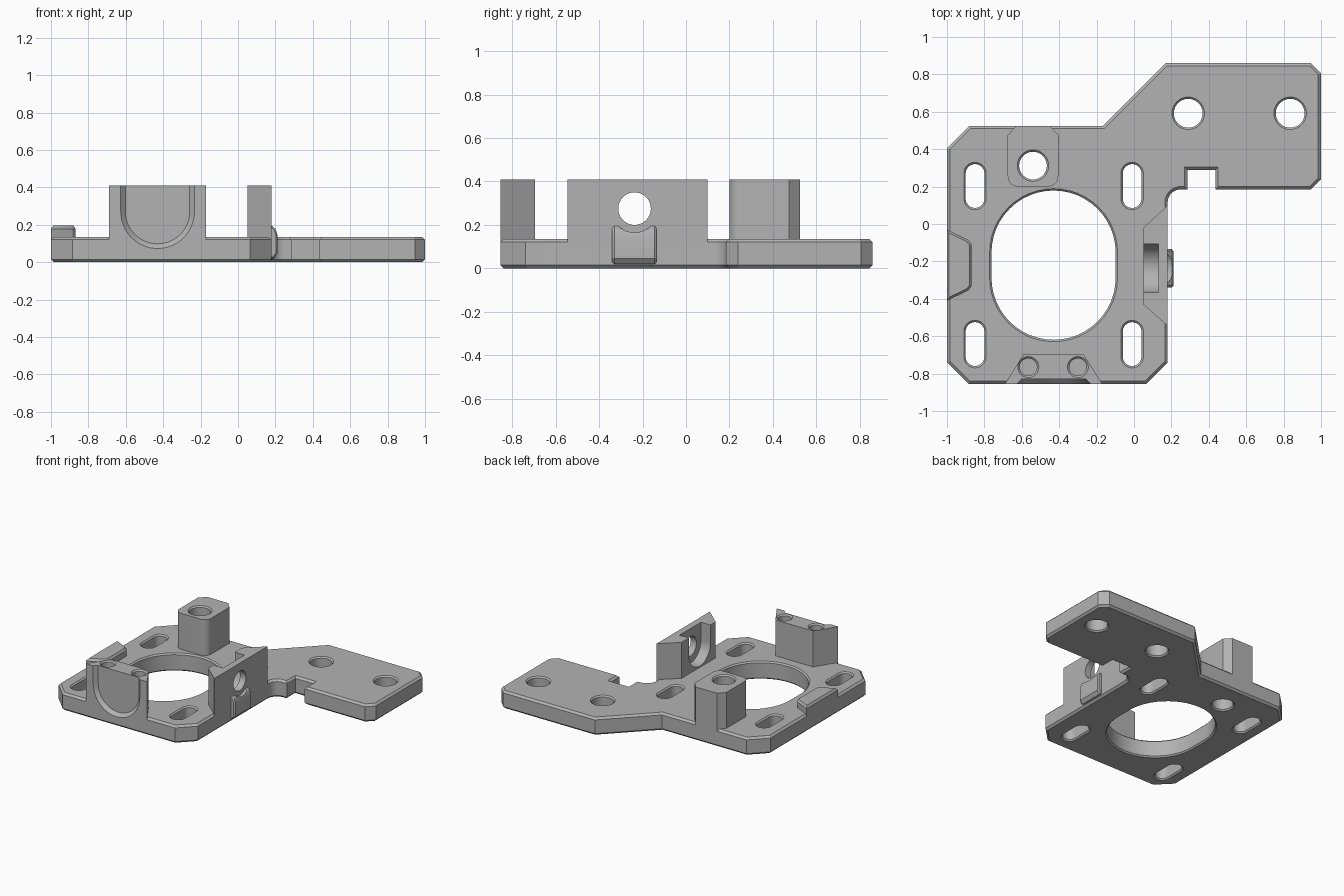
import bpy, bmesh
from math import cos, sin, radians
from mathutils import Vector

cube = bpy.data.objects.get("Cube")
if cube:
    bpy.data.objects.remove(cube)

grey = bpy.data.materials.new("printed grey")
grey.use_nodes = True
GREY = (0.45, 0.45, 0.45, 1)
grey.diffuse_color = GREY
grey.node_tree.nodes["Principled BSDF"].inputs["Base Color"].default_value = GREY

# Maps profile (u, v) and depth w to space, for prisms along each axis
AXES = {
    "x": lambda u, v, w: (w, u, v),
    "y": lambda u, v, w: (u, w, v),
    "z": lambda u, v, w: (u, v, w),
}


def arc(cx, cy, r, start, end, steps=24):
    angles = [radians(start + (end - start) * i / steps) for i in range(steps + 1)]
    return [(cx + r * cos(a), cy + r * sin(a)) for a in angles]


def circle(cx, cy, r):
    return arc(cx, cy, r, 0, 360, 48)[:-1]


def slot(cx, cy, r, half):
    return arc(cx, cy + half, r, 0, 180) + arc(cx, cy - half, r, 180, 360)


def inset(pts, d):
    """Move each side of a counter-clockwise profile inward by d."""
    out = []
    for i, p in enumerate(pts):
        p, a, b = Vector(p), Vector(pts[i - 1]), Vector(pts[(i + 1) % len(pts)])
        e, f = (p - a).normalized(), (b - p).normalized()
        n, m = Vector((-e.y, e.x)), Vector((-f.y, f.x))
        out.append(p + (n + m) * d / (1 + n.dot(m)))
    return out


def prism(name, pts, levels, axis="z"):
    """Stack the profile at (depth, inset) levels into a closed solid."""
    bm = bmesh.new()
    rings = [[bm.verts.new(AXES[axis](u, v, w)) for u, v in inset(pts, d)]
             for w, d in levels]
    for low, high in zip(rings, rings[1:]):
        for i in range(len(pts)):
            j = (i + 1) % len(pts)
            bm.faces.new((low[i], low[j], high[j], high[i]))
    bm.faces.new(rings[0][::-1])
    bm.faces.new(rings[-1])
    bmesh.ops.recalc_face_normals(bm, faces=bm.faces)
    mesh = bpy.data.meshes.new(name)
    bm.to_mesh(mesh)
    bm.free()
    mesh.materials.append(grey)
    obj = bpy.data.objects.new(name, mesh)
    bpy.context.collection.objects.link(obj)
    return obj


def hole(pts, bottom, top, rim=0.01):
    """Through cutter that flares at both surfaces."""
    e = 0.02
    return prism("cutter", pts, [(bottom - e, -rim - e), (bottom + rim, 0),
                                 (top - rim, 0), (top + e, -rim - e)])


def cut(obj, cutters):
    for c in cutters:
        c.hide_render = True
        mod = obj.modifiers.new("cut", "BOOLEAN")
        mod.operation = "DIFFERENCE"
        mod.solver = "EXACT"
        mod.object = c
        bpy.context.view_layer.objects.active = obj
        bpy.ops.object.modifier_apply(modifier=mod.name)


PLATE, TOP, JOIN = 0.135, 0.41, 0.12
FRONT, EDGE = -0.855, 0.18
BORE_Y, BORE_Z = -0.237, 0.275

# Base plate with the side arm and its notch
outline = [(-1, -0.74), (-0.885, FRONT), (0.065, FRONT), (EDGE, -0.74)]
outline += arc(0.25, 0.115, 0.07, 180, 90, 10)
outline += [(0.285, 0.185), (0.285, 0.29), (0.435, 0.29), (0.435, 0.185),
            (0.945, 0.185), (1, 0.24), (1, 0.805), (0.945, 0.86), (0.17, 0.86),
            (-0.165, 0.525), (-0.88, 0.525), (-1, 0.405)]
plate = prism("base_plate", outline,
              [(0, 0.015), (0.015, 0), (JOIN, 0), (PLATE, 0.015)])

# Raised walls, post and pad
front_wall = prism("front_wall", [(-0.69, FRONT), (-0.17, FRONT),
                                  (-0.27, -0.695), (-0.59, -0.695)],
                   [(JOIN, 0), (TOP, 0)])
side_wall = prism("side_wall", [(EDGE, -0.545), (EDGE, 0.1), (0.05, -0.02),
                                (0.05, -0.43)], [(JOIN, 0), (TOP, 0)])
post = prism("rear_post",
             arc(-0.62, 0.255, 0.055, 180, 270, 8) + arc(-0.46, 0.255, 0.055, 270, 360, 8)
             + [(-0.405, 0.475), (-0.45, 0.525), (-0.63, 0.525), (-0.675, 0.475)],
             [(JOIN, 0), (TOP, 0)])
pad = prism("edge_pad", [(-1, -0.41), (-0.885, -0.355), (-0.868, -0.33),
                         (-0.868, -0.11), (-0.885, -0.085), (-1, -0.03)],
            [(JOIN, 0), (0.178, 0), (0.195, 0.012)])
boss = prism("side_boss", [(0.17, 0.02), (0.19, 0.02), (0.21, 0.045), (0.21, 0.15),
                           (0.2, 0.178), (0.18, 0.195), (0.17, 0.195)],
             [(-0.34, 0.008), (-0.33, 0), (-0.145, 0), (-0.135, 0.008)], "y")

# Motor opening, adjusting slots and arm holes
cutters = [hole(slot(-0.43, -0.22, 0.332, 0.067), 0, PLATE)]
for x in (-0.85, -0.01):
    for y in (-0.642, 0.203):
        cutters.append(hole(slot(x, y, 0.05, 0.067), 0, PLATE))
for x in (0.29, 0.835):
    cutters.append(hole(circle(x, 0.592, 0.077), 0, PLATE))
cut(plate, cutters)

# Post bore, running through the plate
bore = hole(circle(-0.54, 0.312, 0.074), 0, TOP)
cut(plate, [bore])
cut(post, [bore])

# Bevelled arch recess in the front, shared by wall and plate
arch = arc(-0.43, 0.27, 0.197, 180, 360, 32) + [(-0.233, 0.5), (-0.627, 0.5)]
recess = prism("cutter", arch, [(FRONT - 0.02, -0.02), (FRONT + 0.025, 0.025)], "y")
cut(plate, [recess])
cut(front_wall, [recess])

# Blind screw holes in the front wall
screws = [prism("cutter", circle(x, -0.765, 0.046),
                [(0.16, 0), (TOP - 0.01, 0), (TOP + 0.02, -0.03)])
          for x in (-0.565, -0.3)]
cut(front_wall, screws)

# Cross bore, open-topped inner pocket and scooped boss
through = prism("cutter", circle(BORE_Y, BORE_Z, 0.075), [(0, 0), (0.3, 0)], "x")
pocket = prism("cutter", arc(BORE_Y, BORE_Z, 0.13, 180, 360, 32)
               + [(BORE_Y + 0.13, 0.5), (BORE_Y - 0.13, 0.5)],
               [(0, 0), (0.13, 0)], "x")
cut(side_wall, [through, pocket])
scoop = prism("cutter", circle(BORE_Y, BORE_Z, 0.11), [(EDGE, 0), (0.3, 0)], "x")
cut(boss, [scoop])

# Clear the cutters and shade the parts
for obj in [o for o in bpy.data.objects if o.name.startswith("cutter")]:
    bpy.data.objects.remove(obj)
bpy.ops.object.select_all(action="DESELECT")
for obj in (plate, front_wall, side_wall, post, pad, boss):
    obj.select_set(True)
bpy.context.view_layer.objects.active = plate
bpy.ops.object.shade_smooth_by_angle(angle=radians(25))
